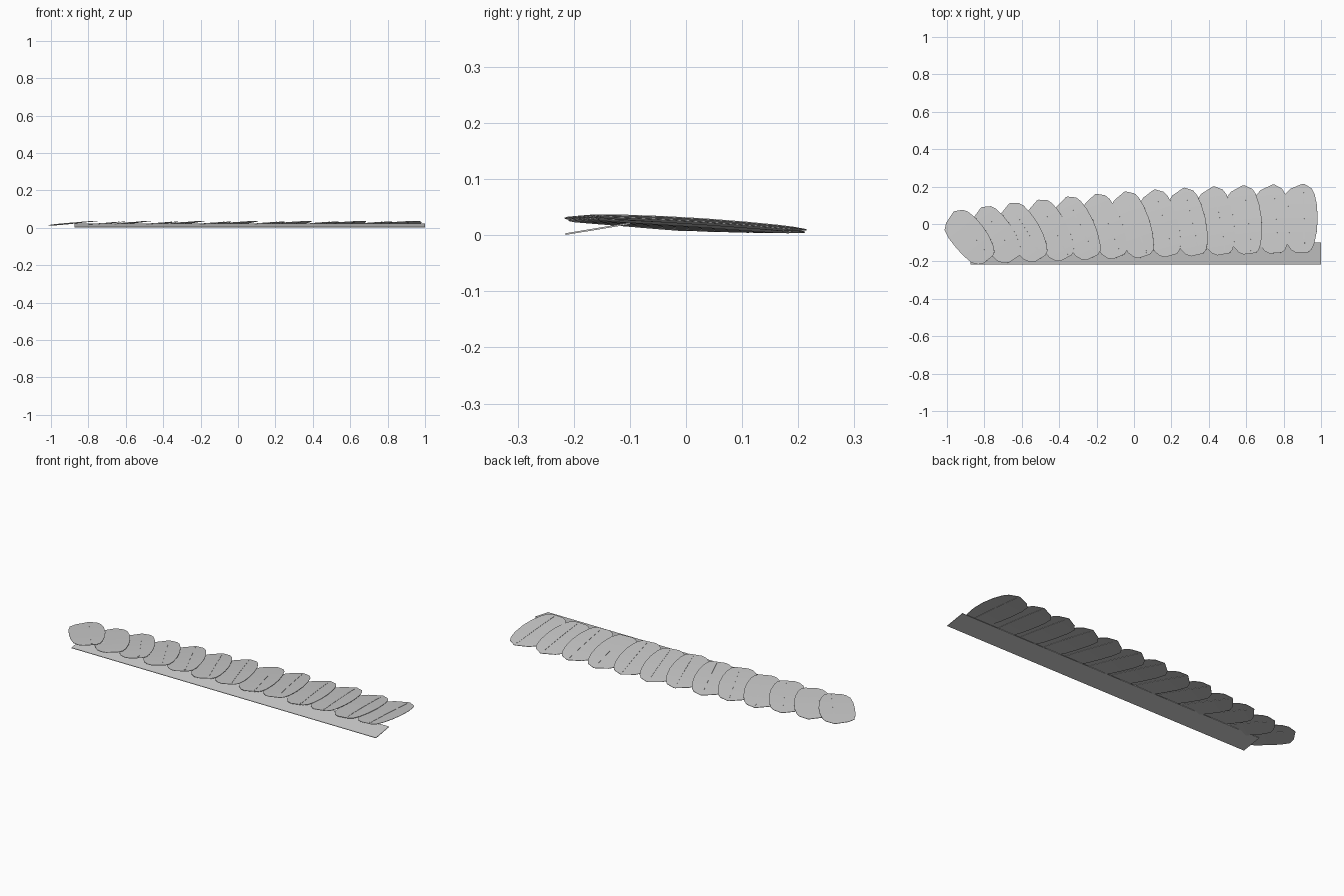
import bpy, bmesh, math
from mathutils import Matrix, Vector

cube = bpy.data.objects.get("Cube")
if cube:
    bpy.data.objects.remove(cube)


def material(name, value):
    mat = bpy.data.materials.new(name)
    mat.use_nodes = True
    colour = (value, value, value, 1)
    mat.diffuse_color = colour
    mat.node_tree.nodes["Principled BSDF"].inputs["Base Color"].default_value = colour
    return mat


grey = material("feather grey", 0.6)

# Feather outline: fraction of length, left width, right width
OUTLINE = [(0, .045, .02), (.04, .07, .04), (.13, .092, .055), (.3, .104, .069),
           (.5, .109, .075), (.7, .109, .071), (.85, .10, .06), (.93, .07, .045), (1, .004, .004)]


def droop(v):
    return -.035 * v - .09 * v * v


def sheet(name, rows, thickness, matrix):
    """Skin a grid of points and give it thickness."""
    bm = bmesh.new()
    grid = [[bm.verts.new(p) for p in row] for row in rows]
    for a, b in zip(grid, grid[1:]):
        for k in range(len(a) - 1):
            bm.faces.new((a[k], a[k + 1], b[k + 1], b[k]))
    mesh = bpy.data.meshes.new(name)
    bm.to_mesh(mesh)
    bm.free()
    mesh.materials.append(grey)
    obj = bpy.data.objects.new(name, mesh)
    bpy.context.collection.objects.link(obj)
    obj.matrix_world = matrix
    solid = obj.modifiers.new("thickness", "SOLIDIFY")
    solid.thickness = thickness
    solid.offset = 0
    return obj


# Overlapping fan of feathers, every other one lying higher
COUNT = 13
for i in range(COUNT):
    t = i / (COUNT - 1)
    length = .367 - .052 * (1 - t) ** 3
    base = Vector((-.77 + 1.68 * t, -.183 + .031 * t, .0345 if i % 2 == 0 else .0305))
    turn = math.radians(38 - 37 * t)
    place = (Matrix.Translation(base) @ Matrix.Rotation(turn, 4, "Z")
             @ Matrix.Rotation(math.radians(-3), 4, "Y"))

    vane = [[(-l, f * length, droop(f * length)), (0, f * length, droop(f * length)),
             (r, f * length, droop(f * length))] for f, l, r in OUTLINE]
    sheet(f"feather_{i + 1}", vane, .002, place)

    # Thin raised quill down the middle
    quill = []
    for k in range(7):
        v = length * (.04 + .9 * k / 6)
        half = .004 - .002 * k / 6
        quill.append([(-half, v, droop(v)), (half, v, droop(v))])
    sheet(f"quill_{i + 1}", quill, .0045, place)

# Sloping strip that holds the feather bases
strip = [[(x, -.215, .002), (x, -.1, .021)] for x in (1, -.875)]
sheet("base_strip", strip, .003, Matrix.Identity(4))
